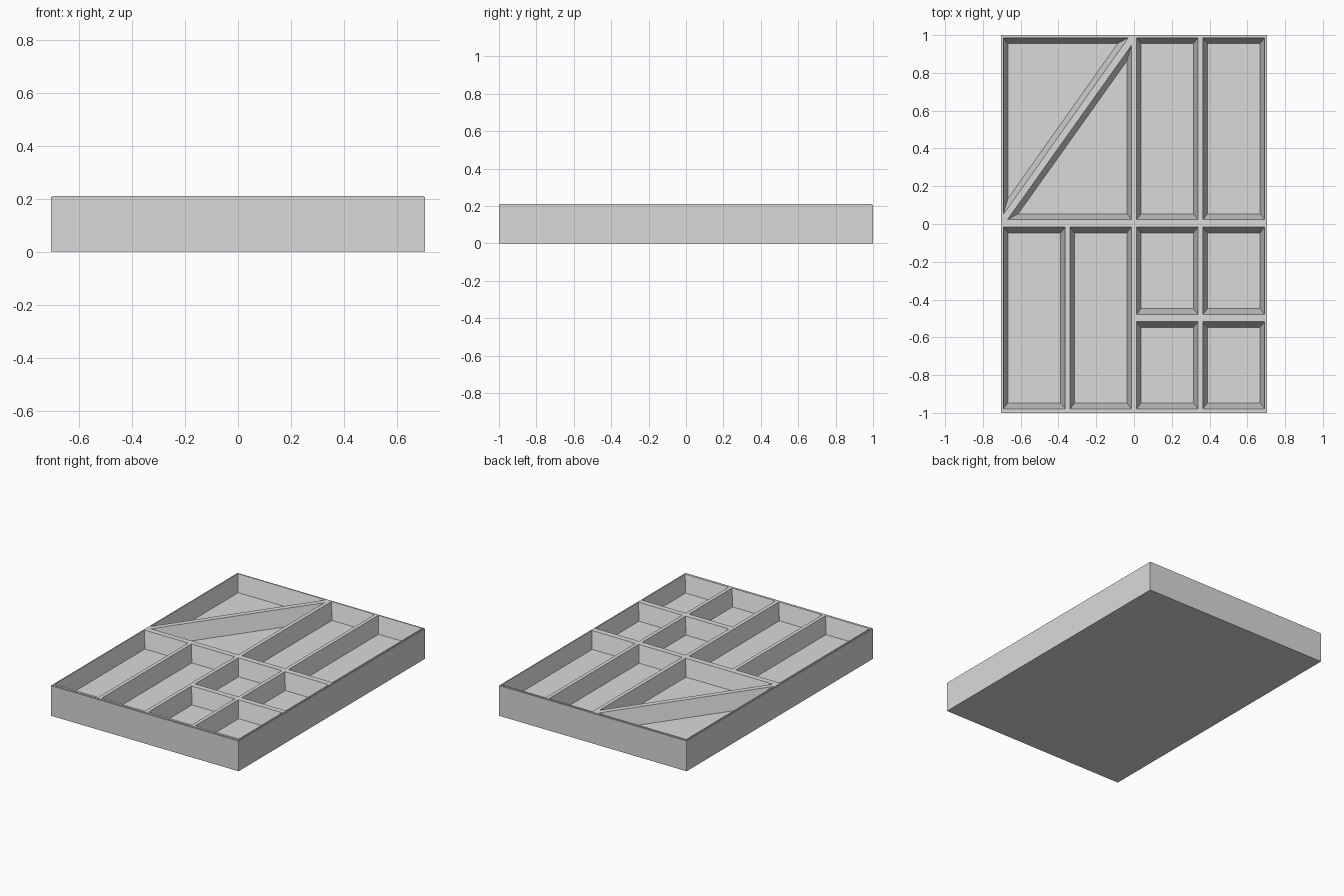
import bpy
import bmesh
from mathutils import Vector

if "Cube" in bpy.data.objects:
    bpy.data.objects.remove(bpy.data.objects["Cube"], do_unlink=True)

HALF_X, HALF_Y, HEIGHT, FLOOR, LEDGE = 0.705, 1.0, 0.21, 0.1, 0.005

grey = bpy.data.materials.new("plain grey")
grey.use_nodes = True
colour = (0.7, 0.7, 0.7, 1)
grey.diffuse_color = colour
grey.node_tree.nodes["Principled BSDF"].inputs["Base Color"].default_value = colour


def add_loft(bm, rings):
    """Closed solid through rings of (outline, z), outlines counter-clockwise."""
    loops = [[bm.verts.new((p[0], p[1], z)) for p in outline] for outline, z in rings]
    for low, high in zip(loops, loops[1:]):
        n = len(low)
        for i in range(n):
            j = (i + 1) % n
            bm.faces.new((low[i], low[j], high[j], high[i]))
    bm.faces.new(reversed(loops[0]))
    bm.faces.new(loops[-1])


def make_object(name, bm):
    mesh = bpy.data.meshes.new(name)
    bm.to_mesh(mesh)
    bm.free()
    mesh.materials.append(grey)
    obj = bpy.data.objects.new(name, mesh)
    bpy.context.collection.objects.link(obj)
    return obj


def rect(x0, y0, x1, y1):
    return [(x0, y0), (x1, y0), (x1, y1), (x0, y1)]


def inset(outline):
    """Move every edge inward, mitred; end walls lean slightly more than sides."""
    pts = [Vector(p) for p in outline]
    lines = []
    for a, b in zip(pts, pts[1:] + pts[:1]):
        d = (b - a).normalized()
        n = Vector((-d.y, d.x))
        lines.append((n, n.dot(a) + 0.025 + 0.006 * abs(n.y)))
    result = []
    for (n1, c1), (n2, c2) in zip(lines[-1:] + lines[:-1], lines):
        det = n1.x * n2.y - n1.y * n2.x
        result.append(((c1 * n2.y - c2 * n1.y) / det, (n1.x * c2 - n2.x * c1) / det))
    return result


# Tray block with a fine stepped ledge round the top edge
bm = bmesh.new()
outer = rect(-HALF_X, -HALF_Y, HALF_X, HALF_Y)
lip = rect(LEDGE - HALF_X, LEDGE - HALF_Y, HALF_X - LEDGE, HALF_Y - LEDGE)
add_loft(bm, [(outer, 0), (outer, HEIGHT - LEDGE), (lip, HEIGHT - LEDGE), (lip, HEIGHT)])
tray = make_object("compartment_tray", bm)

# Compartment openings at rim level
left_cols = [(-0.692, -0.364), (-0.339, -0.013)]
right_cols = [(0.013, 0.339), (0.364, 0.692)]
back, middle_back, middle_front, front = 0.986, 0.023, -0.016, -0.979
openings = [rect(a, front, b, middle_front) for a, b in left_cols]
for a, b in right_cols:
    openings += [rect(a, middle_back, b, back),
                 rect(a, -0.479, b, middle_front),
                 rect(a, front, b, -0.517)]
# Two triangles either side of the diagonal divider
openings.append([(-0.692, back), (-0.692, 0.05), (-0.03, back)])
openings.append([(-0.67, middle_back), (-0.013, middle_back), (-0.013, 0.947)])

# Cut the tapered compartments out of the block
bm = bmesh.new()
for o in openings:
    add_loft(bm, [(inset(o), FLOOR), (o, HEIGHT), (o, HEIGHT + 0.1)])
cutter = make_object("compartment_cutter", bm)
cutter.hide_render = True

cut = tray.modifiers.new("compartments", "BOOLEAN")
cut.operation = "DIFFERENCE"
cut.solver = "EXACT"
cut.object = cutter
bpy.context.view_layer.objects.active = tray
bpy.ops.object.modifier_apply(modifier=cut.name)
bpy.data.objects.remove(cutter, do_unlink=True)
